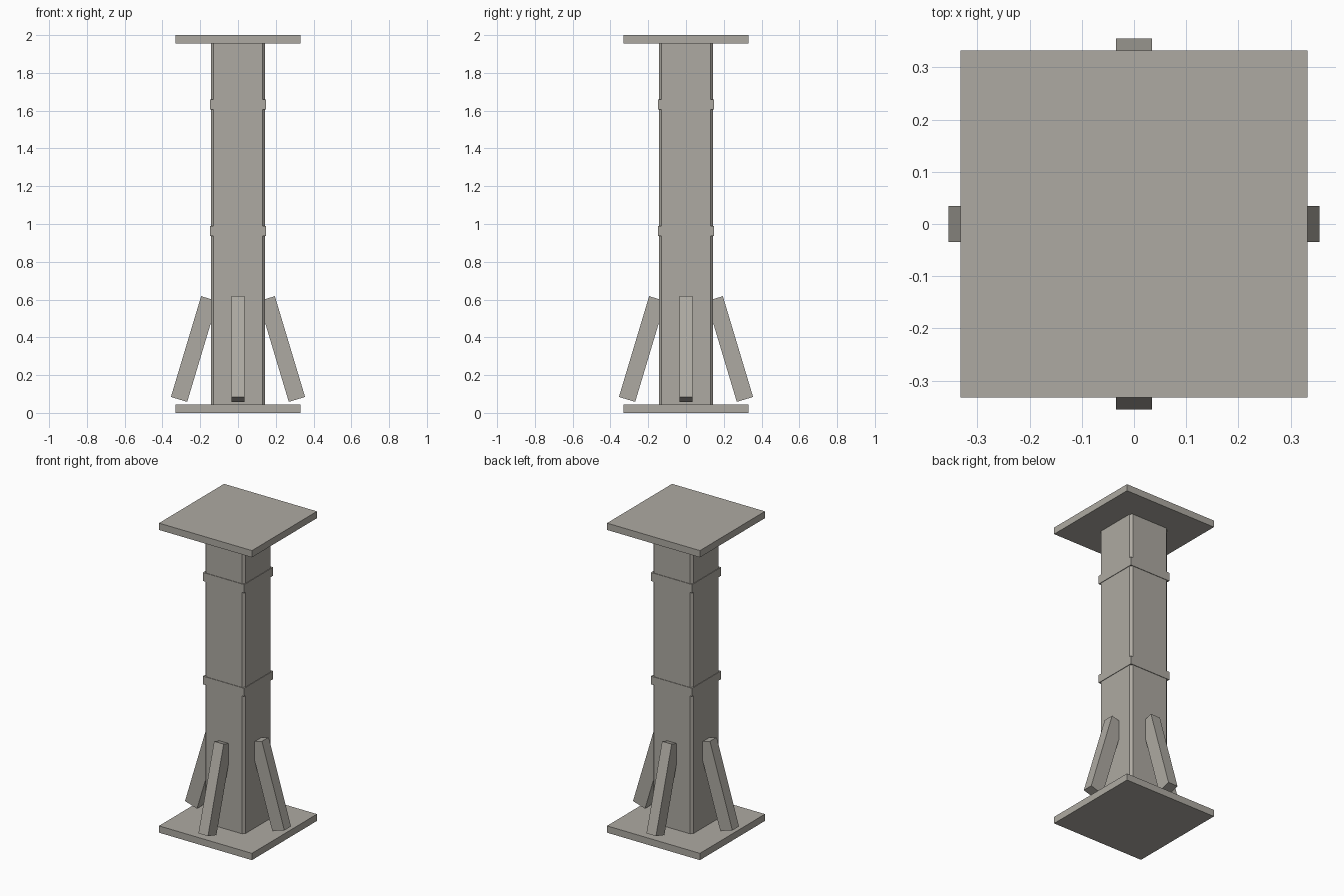
import bpy, bmesh, math
from mathutils import Matrix, Vector

if "Cube" in bpy.data.objects:
    bpy.data.objects.remove(bpy.data.objects["Cube"])

stone = bpy.data.materials.new("warm grey stone")
stone.diffuse_color = (0.42, 0.40, 0.36, 1)
stone.use_nodes = True
stone.node_tree.nodes["Principled BSDF"].inputs["Base Color"].default_value = stone.diffuse_color


def box(name, center, size, rot=None, chamfer=0.0):
    """Box with optional rotation and chamfered vertical edges."""
    bm = bmesh.new()
    bmesh.ops.create_cube(bm, size=1, matrix=Matrix.Diagonal((*size, 1)))
    if chamfer:
        uprights = [e for e in bm.edges
                    if abs(e.verts[0].co.z - e.verts[1].co.z) > 1e-4]
        bmesh.ops.bevel(bm, geom=uprights, offset=chamfer, segments=1,
                        affect='EDGES')
    bm.transform(Matrix.Translation(Vector(center)))
    if rot:
        bm.transform(rot)
    mesh = bpy.data.meshes.new(name)
    bm.to_mesh(mesh)
    bm.free()
    mesh.materials.append(stone)
    obj = bpy.data.objects.new(name, mesh)
    bpy.context.collection.objects.link(obj)
    return obj


# Square plates at foot and head
PLATE, THICK = 0.664, 0.044
box("base_plate", (0, 0, THICK / 2), (PLATE, PLATE, THICK))
box("top_plate", (0, 0, 2 - THICK / 2), (PLATE, PLATE, THICK))

# Chamfered shaft sections separated by square bands
bands = [(0.937, 0.99), (1.605, 1.66)]
stops = [THICK] + [z for b in bands for z in b] + [2 - THICK]
for i in range(0, len(stops), 2):
    z0, z1 = stops[i], stops[i + 1]
    box(f"shaft_section_{i // 2 + 1}", (0, 0, (z0 + z1) / 2),
        (0.287, 0.287, z1 - z0), chamfer=0.015)
for i, (z0, z1) in enumerate(bands):
    box(f"shaft_band_{i + 1}", (0, 0, (z0 + z1) / 2), (0.294, 0.294, z1 - z0))

# Four leaning braces, one per side
lean = Matrix.Translation((0.232, 0, 0.338)) @ Matrix.Rotation(math.radians(-16.7), 4, 'Y')
for i, side in enumerate(("right", "back", "left", "front")):
    turn = Matrix.Rotation(i * math.pi / 2, 4, 'Z')
    box(f"{side}_brace", (0, 0, 0), (0.09, 0.068, 0.557), rot=turn @ lean)
